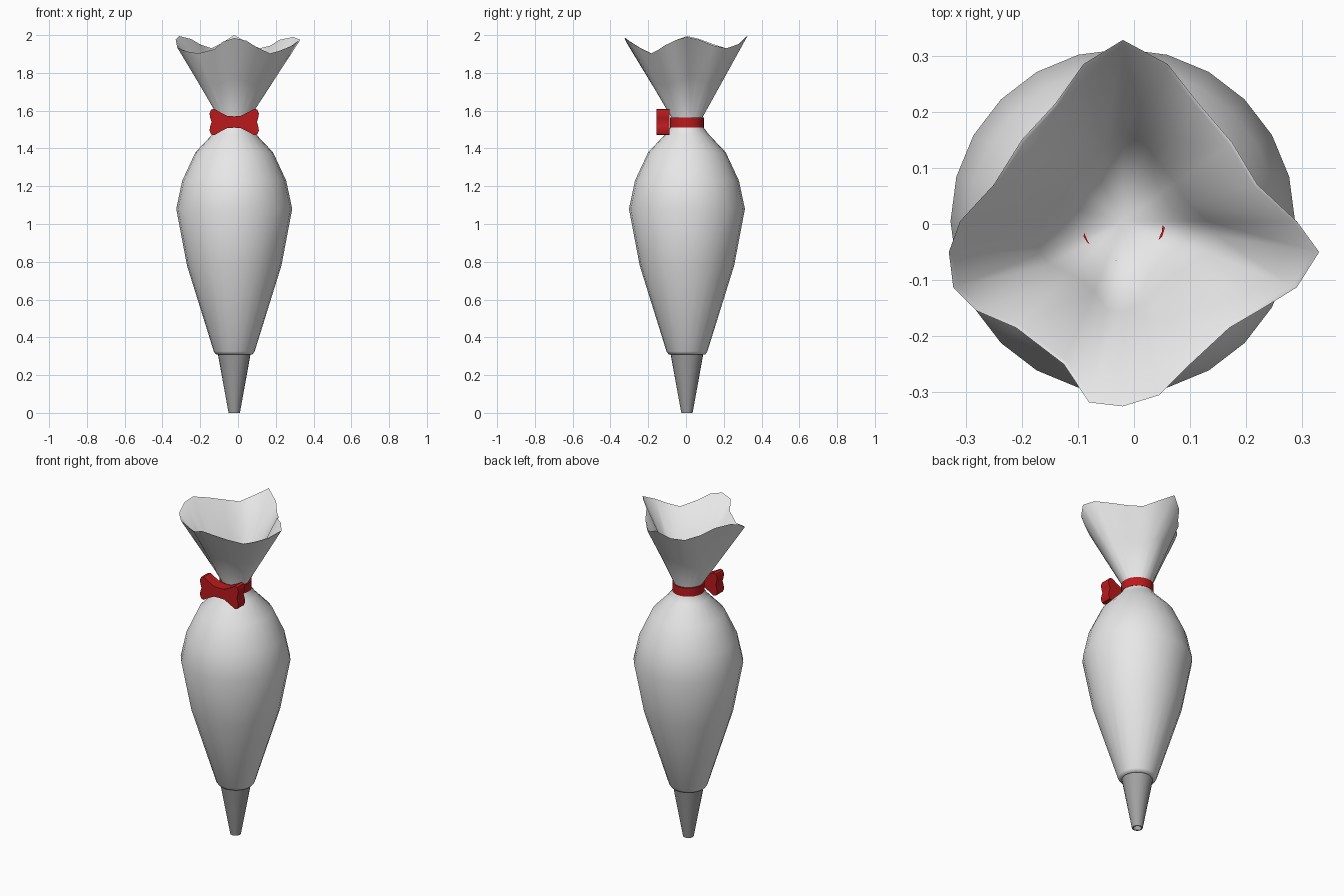
import bpy, bmesh, math

if "Cube" in bpy.data.objects:
    bpy.data.objects.remove(bpy.data.objects["Cube"])

CX, CY, N = -0.02, 0.005, 24


def material(name, rgb):
    m = bpy.data.materials.new(name)
    m.diffuse_color = (*rgb, 1)
    m.use_nodes = True
    m.node_tree.nodes["Principled BSDF"].inputs["Base Color"].default_value = m.diffuse_color
    return m


cloth = material("off_white_cloth", (0.8, 0.8, 0.8))
red = material("red_ribbon", (0.5, 0.01, 0.012))
steel = material("grey_steel", (0.36, 0.36, 0.36))


def finish(name, bm, mat, angle):
    bmesh.ops.recalc_face_normals(bm, faces=bm.faces)
    me = bpy.data.meshes.new(name)
    bm.to_mesh(me)
    bm.free()
    ob = bpy.data.objects.new(name, me)
    bpy.context.collection.objects.link(ob)
    me.materials.append(mat)
    bpy.ops.object.select_all(action='DESELECT')
    ob.select_set(True)
    bpy.context.view_layer.objects.active = ob
    bpy.ops.object.shade_smooth_by_angle(angle=math.radians(angle))
    return ob


def circle(r, z):
    return [(CX + r * math.cos(math.tau * i / N), CY + r * math.sin(math.tau * i / N), z)
            for i in range(N)]


def loft(rings, tip=None, closed=False):
    bm = bmesh.new()
    vr = [[bm.verts.new(p) for p in ring] for ring in rings]
    pairs = list(zip(vr, vr[1:])) + ([(vr[-1], vr[0])] if closed else [])
    for a, b in pairs:
        for i in range(N):
            j = (i + 1) % N
            bm.faces.new((a[i], a[j], b[j], b[i]))
    if tip:
        t = bm.verts.new(tip)
        for i in range(N):
            bm.faces.new((vr[-1][i], vr[-1][(i + 1) % N], t))
    return bm


def mix(a, b, t):
    return [tuple(p + (q - p) * t for p, q in zip(u, v)) for u, v in zip(a, b)]


# wavy rim of the gathered opening, counter-clockwise from +x
rim = [(.33, -.05, 1.975), (.29, .005, 1.99), (.22, .07, 1.975), (.175, .145, 1.945),
       (.115, .215, 1.93), (.06, .285, 1.955), (-.02, .328, 2.0), (-.09, .285, 1.955),
       (-.14, .215, 1.93), (-.20, .15, 1.95), (-.25, .07, 1.98), (-.31, .005, 1.995),
       (-.33, -.05, 1.975), (-.322, -.113, 1.935), (-.28, -.155, 1.915), (-.21, -.185, 1.903),
       (-.125, -.25, 1.925), (-.08, -.318, 1.965), (-.02, -.325, 1.985), (.045, -.305, 1.97),
       (.10, -.25, 1.935), (.17, -.185, 1.903), (.23, -.15, 1.92), (.29, -.113, 1.945)]

# bag: hem, swollen body, pinched neck, flared opening and inner funnel
profile = [(.085, .31), (.097, .31), (.108, .325), (.25, .78), (.307, 1.08), (.275, 1.23),
           (.205, 1.38), (.115, 1.475), (.082, 1.52), (.08, 1.56)]
body = [circle(r, z) for r, z in profile]
neck = body[-1]
apex = (CX, CY, 1.45)
inner = mix(rim, [apex] * N, .025)
inner = [(x, y, z + .01) if z < 1.98 else (x, y, z) for x, y, z in inner]
rings = body + [mix(neck, rim, .5), rim, inner, mix(inner, [apex] * N, .5)]
finish("bag", loft(rings, tip=apex), cloth, 60)

# nozzle: hollow metal cone
nozzle = [(.088, .32), (.03, 0), (.023, 0), (.06, .25)]
finish("nozzle", loft([circle(r, z) for r, z in nozzle], tip=(CX, CY, .27)), steel, 40)

# ribbon band round the neck
band = [(.09, 1.512), (.09, 1.565), (.072, 1.565), (.072, 1.512)]
finish("ribbon_band", loft([circle(r, z) for r, z in band], closed=True), red, 40)

# bow: mirrored outline extruded front to back
half = [(0, .030), (.035, .032), (.075, .052), (.105, .070), (.122, .066), (.131, .045),
        (.127, .022), (.120, 0)]
quarter = half + [(x, -z) for x, z in half[-2::-1]]
outline = quarter + [(-x, z) for x, z in quarter[-2:0:-1]]
bm = bmesh.new()
face = bm.faces.new([bm.verts.new((CX + x, -.155, 1.54 + z)) for x, z in outline])
ext = bmesh.ops.extrude_face_region(bm, geom=[face])
bmesh.ops.translate(bm, vec=(0, .067, 0),
                    verts=[g for g in ext["geom"] if isinstance(g, bmesh.types.BMVert)])
finish("bow", bm, red, 40)
